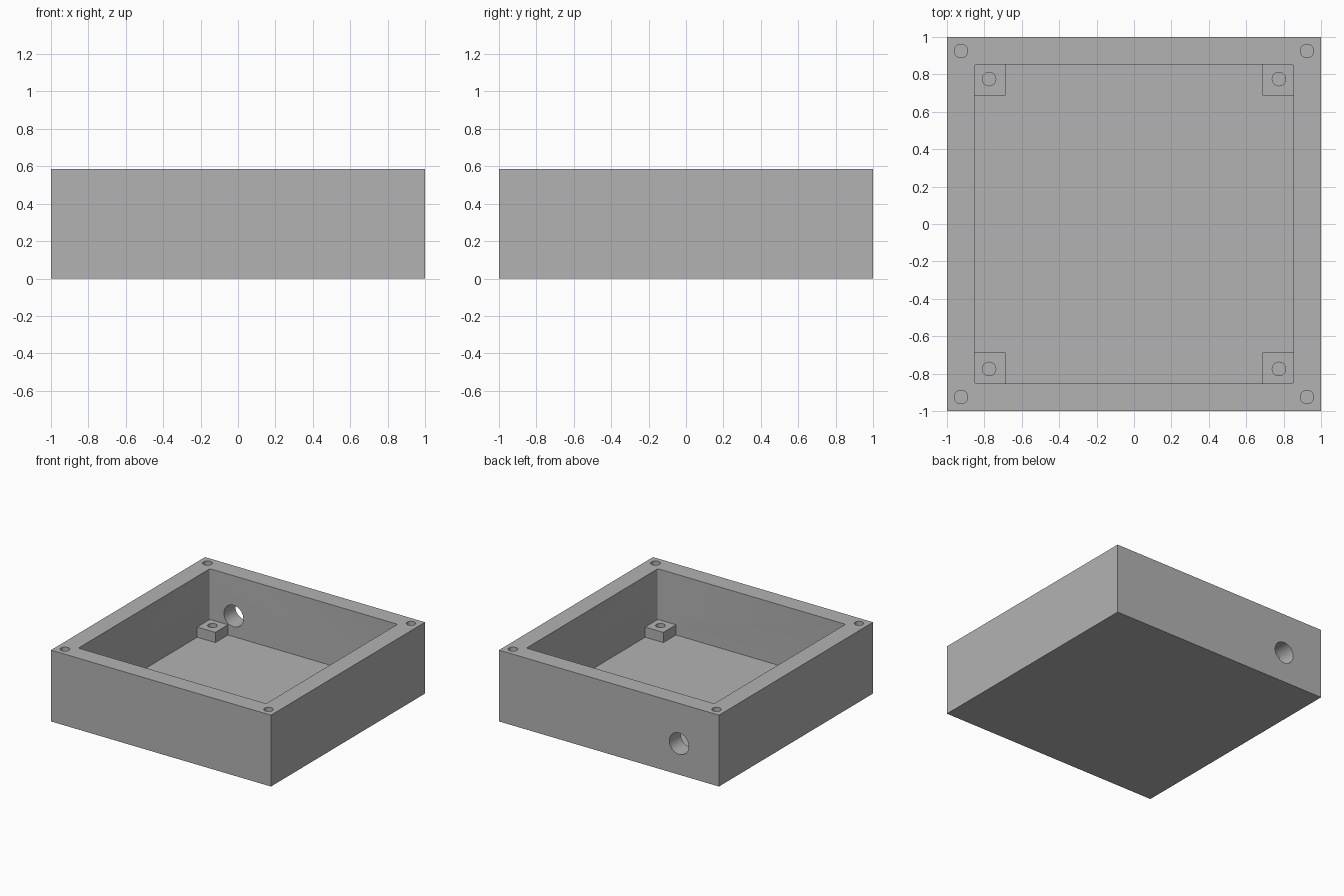
import bpy
import bmesh
from math import radians
from mathutils import Matrix, Vector

HEIGHT = 0.586
FLOOR = 0.086
INNER = 0.853
POST_TOP = 0.17
POST_EDGE = 0.688

cube = bpy.data.objects.get("Cube")
if cube:
    bpy.data.objects.remove(cube, do_unlink=True)

grey = bpy.data.materials.new("plain grey")
grey.use_nodes = True
colour = (0.45, 0.45, 0.45, 1)
grey.diffuse_color = colour
grey.node_tree.nodes["Principled BSDF"].inputs["Base Color"].default_value = colour


def add_object(name, bm):
    mesh = bpy.data.meshes.new(name)
    bm.to_mesh(mesh)
    bm.free()
    mesh.materials.append(grey)
    obj = bpy.data.objects.new(name, mesh)
    bpy.context.collection.objects.link(obj)
    return obj


def box(name, low, high, corner=0):
    low, high = Vector(low), Vector(high)
    bm = bmesh.new()
    matrix = Matrix.Translation((low + high) / 2) @ Matrix.Diagonal((*(high - low), 1))
    bmesh.ops.create_cube(bm, size=1, matrix=matrix)
    if corner:
        upright = [e for e in bm.edges
                   if abs(e.verts[0].co.z - e.verts[1].co.z) > 0.01]
        bmesh.ops.bevel(bm, geom=upright, offset=corner, segments=4,
                        profile=0.5, affect='EDGES')
    return add_object(name, bm)


def rod(name, centre, radius, length, segments, tilt=0):
    bm = bmesh.new()
    matrix = Matrix.Translation(centre) @ Matrix.Rotation(tilt, 4, 'X')
    bmesh.ops.create_cone(bm, cap_ends=True, segments=segments, radius1=radius,
                          radius2=radius, depth=length, matrix=matrix)
    return add_object(name, bm)


def combine(target, tool, operation):
    mod = target.modifiers.new("combine", 'BOOLEAN')
    mod.operation = operation
    mod.solver = 'EXACT'
    mod.object = tool
    bpy.context.view_layer.objects.active = target
    bpy.ops.object.modifier_apply(modifier=mod.name)
    bpy.data.objects.remove(tool, do_unlink=True)


# Open tray with slightly rounded inside corners
enclosure = box("enclosure", (-1, -1, 0), (1, 1, HEIGHT))
combine(enclosure, box("cavity", (-INNER, -INNER, FLOOR),
                       (INNER, INNER, HEIGHT + 0.2), 0.012), 'DIFFERENCE')

for sx in (-1, 1):
    for sy in (-1, 1):
        # Mounting post in the inside corner, sunk into walls and floor
        xs = sorted((sx * POST_EDGE, sx * (INNER + 0.03)))
        ys = sorted((sy * POST_EDGE, sy * (INNER + 0.03)))
        combine(enclosure, box("post", (xs[0], ys[0], FLOOR - 0.03),
                               (xs[1], ys[1], POST_TOP)), 'UNION')
        # Screw holes in the post and in the rim
        for offset, top, depth in ((0.775, POST_TOP, 0.08), (0.925, HEIGHT, 0.25)):
            centre = (sx * offset, sy * offset, top)
            combine(enclosure, rod("screw_hole", centre, 0.036, depth * 2, 32),
                    'DIFFERENCE')

# Cable hole through the back wall
combine(enclosure, rod("cable_hole", (-0.637, 0.93, 0.255), 0.088, 0.4, 48,
                       radians(90)), 'DIFFERENCE')

# Smooth the round holes, keep the box edges sharp
bpy.ops.object.select_all(action='DESELECT')
enclosure.select_set(True)
bpy.context.view_layer.objects.active = enclosure
bpy.ops.object.shade_smooth_by_angle(angle=radians(30))
